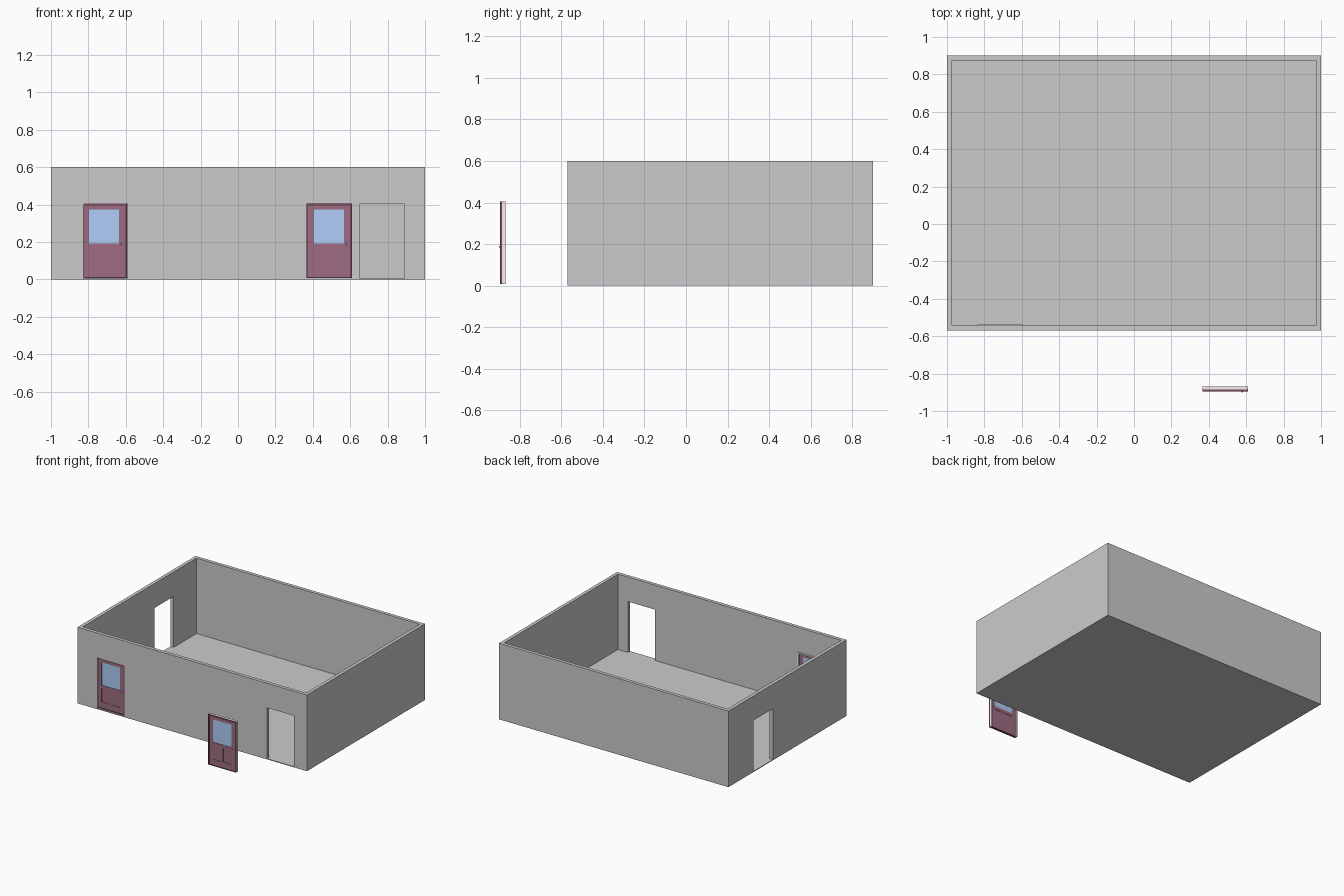
import bpy, bmesh
from mathutils import Matrix, Vector

if "Cube" in bpy.data.objects:
    bpy.data.objects.remove(bpy.data.objects["Cube"])


def material(name, rgb):
    m = bpy.data.materials.new(name)
    m.diffuse_color = (*rgb, 1)
    m.use_nodes = True
    m.node_tree.nodes["Principled BSDF"].inputs["Base Color"].default_value = m.diffuse_color
    return m


MAROON = material("maroon_paint", (0.34, 0.15, 0.22))
DARK = material("dark_frame", (0.20, 0.07, 0.11))
PALE = material("pale_frame", (0.95, 0.84, 0.86))
BLUE = material("window_blue", (0.43, 0.61, 0.94))
METAL = material("handle_metal", (0.80, 0.74, 0.60))


def boxes(name, spans, mat=None):
    """One object from boxes given as (x0, x1, y0, y1, z0, z1)."""
    bm = bmesh.new()
    for x0, x1, y0, y1, z0, z1 in spans:
        size = Matrix.Diagonal((x1 - x0, y1 - y0, z1 - z0, 1))
        mid = Vector((x0 + x1, y0 + y1, z0 + z1)) / 2
        bmesh.ops.create_cube(bm, size=1, matrix=Matrix.Translation(mid) @ size)
    mesh = bpy.data.meshes.new(name)
    bm.to_mesh(mesh)
    bm.free()
    ob = bpy.data.objects.new(name, mesh)
    bpy.context.collection.objects.link(ob)
    if mat:
        mesh.materials.append(mat)
    return ob


# Open-topped room: solid block, hollowed, then three doorways cut through
T, FLOOR = 0.027, 0.006
room = boxes("room_shell", [(-1, 1, -0.57, 0.9, 0, 0.6)])
cuts = {
    "room_hollow": (-1 + T, 1 - T, -0.57 + T, 0.9 - T, FLOOR, 0.7),
    "front_left_doorway": (-0.827, -0.592, -0.62, -0.5, FLOOR, 0.407),
    "front_right_doorway": (0.652, 0.887, -0.62, -0.5, FLOOR, 0.407),
    "left_doorway": (-1.05, -0.93, 0.347, 0.588, FLOOR, 0.407),
}
bpy.context.view_layer.objects.active = room
for name, span in cuts.items():
    cutter = boxes(name, [span])
    cutter.hide_render = True
    mod = room.modifiers.new(name, 'BOOLEAN')
    mod.operation = 'DIFFERENCE'
    mod.solver = 'EXACT'
    mod.object = cutter
    bpy.ops.object.modifier_apply(modifier=name)
    bpy.data.objects.remove(cutter)


def door(prefix, cx, y):
    """Framed door, centred on cx, front of frame at y."""
    def part(name, spans, mat):
        return boxes(prefix + name, [(cx + a, cx + b, y + c, y + d, e, f)
                                     for a, b, c, d, e, f in spans], mat)

    W, J, Z0, Z1 = 0.122, 0.010, 0.008, 0.405

    def surround(y0, y1):
        return [(-W, -W + J, y0, y1, Z0, Z1), (W - J, W, y0, y1, Z0, Z1),
                (-W + J, W - J, y0, y1, Z1 - J, Z1)]

    # Frame: dark outside, pale inside, with a low sill
    part("_frame_outer", surround(0, 0.010), DARK)
    part("_frame_inner", surround(0.010, 0.026), PALE)
    part("_sill", [(-W + J, W - J, 0, 0.018, Z0, Z0 + 0.006)], DARK)

    # Leaf: stiles, rails and mullion around the window and lower panels
    L, R = W - J, 0.081
    a, b = 0.003, 0.015
    part("_leaf", [
        (-L, -R, a, b, 0.014, Z1 - J), (R, L, a, b, 0.014, Z1 - J),
        (-R, R, a, b, 0.374, Z1 - J), (-R, R, a, b, 0.168, 0.193),
        (-R, R, a, b, 0.014, 0.060), (-0.008, 0.008, a, b, 0.060, 0.168),
    ], MAROON)
    part("_lower_panels", [(-R, -0.008, 0.006, 0.012, 0.060, 0.168),
                           (0.008, R, 0.006, 0.012, 0.060, 0.168)], MAROON)
    part("_window", [(-R, R, 0.006, 0.012, 0.193, 0.374)], BLUE)

    # Knobs on both faces
    for side, ky in (("front", -0.001), ("back", 0.019)):
        bpy.ops.mesh.primitive_uv_sphere_add(
            segments=12, ring_count=8, radius=0.0045,
            location=(cx + 0.091, y + ky, 0.187))
        knob = bpy.context.object
        knob.name = prefix + "_knob_" + side
        knob.data.materials.append(METAL)
        bpy.ops.object.shade_smooth_by_angle()


door("fitted_door", -0.716, -0.563)
door("loose_door", 0.487, -0.8955)
